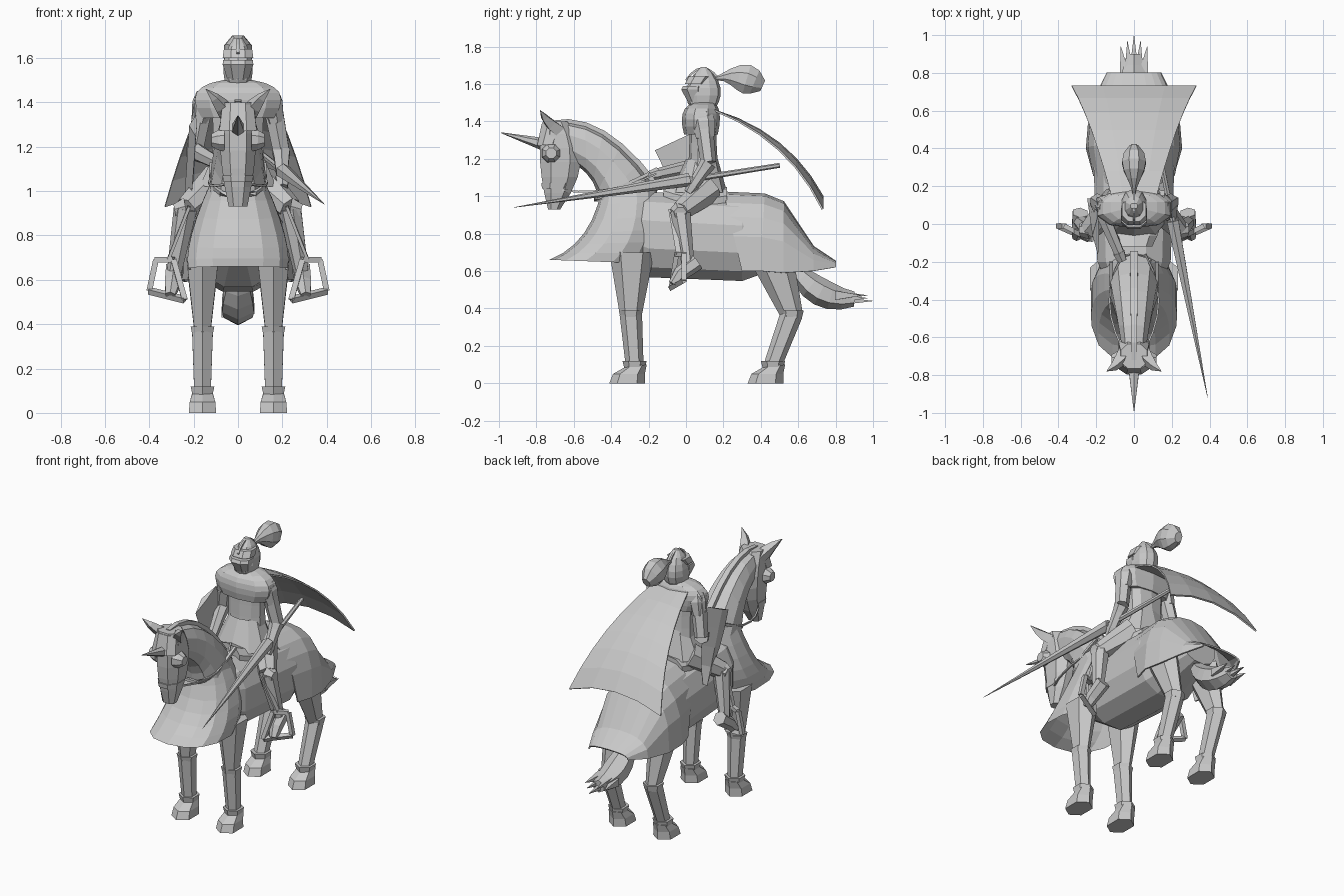
import bpy, bmesh, math
from mathutils import Vector

cube = bpy.data.objects.get("Cube")
if cube:
    bpy.data.objects.remove(cube, do_unlink=True)

grey = bpy.data.materials.new("plain grey")
grey.use_nodes = True
grey.diffuse_color = (0.58, 0.58, 0.58, 1)
grey.node_tree.nodes["Principled BSDF"].inputs["Base Color"].default_value = grey.diffuse_color


def skin(name, rings, caps=True, closed=True):
    """Skin a row of equal rings; open sheets get a little thickness."""
    bm = bmesh.new()
    rows = [[bm.verts.new(point) for point in ring] for ring in rings]
    count = len(rows[0])
    for a, b in zip(rows, rows[1:]):
        for i in range(count if closed else count - 1):
            j = (i + 1) % count
            bm.faces.new((a[i], a[j], b[j], b[i]))
    if caps:
        bm.faces.new(rows[0])
        bm.faces.new(rows[-1])
    bmesh.ops.recalc_face_normals(bm, faces=bm.faces)
    mesh = bpy.data.meshes.new(name)
    bm.to_mesh(mesh)
    bm.free()
    mesh.materials.append(grey)
    obj = bpy.data.objects.new(name, mesh)
    bpy.context.collection.objects.link(obj)
    if not closed:
        solid = obj.modifiers.new("cloth thickness", "SOLIDIFY")
        solid.thickness = .01
        solid.offset = 0


def bend(start, pull, end, steps=6):
    """Points along a curve pulled toward the middle point."""
    start, pull, end = Vector(start), Vector(pull), Vector(end)
    return [start * (1 - t) ** 2 + pull * 2 * t * (1 - t) + end * t * t
            for t in (i / steps for i in range(steps + 1))]


def squarish(value, power):
    return math.copysign(abs(value) ** power, value)


def shell(name, front, back, widths, x=0, sides=10, curved=True, caps=True, arch=False):
    """Rings spanning two (y, z) edge lines, with a half width for each pair."""
    rows = [(*f, *b, w) for f, b, w in zip(front, back, widths)]
    if curved:
        rows = bend(*rows)
    rings = []
    for fy, fz, by, bz, width in rows:
        ring = []
        for i in range(sides):
            if arch:
                angle = math.pi * i / (sides - 1)
                t = abs(math.sin(angle)) ** .7
            else:
                angle = math.tau * (i + .5) / sides
                t = (1 + squarish(math.sin(angle), .85)) / 2
            across = width * squarish(math.cos(angle), .85)
            ring.append((x + across, fy + (by - fy) * t, fz + (bz - fz) * t))
        rings.append(ring)
    skin(name, rings, caps and not arch, not arch)


def taper(first, last):
    return lambda t: first + (last - first) * t


def tube(name, path, radius, sides=6, flat=1):
    """Rings across a path; radius is a rule of the share of points passed."""
    path = [Vector(p) for p in path]
    last = len(path) - 1
    rings = []
    for i, p in enumerate(path):
        along = (path[min(i + 1, last)] - path[max(i - 1, 0)]).normalized()
        guide = Vector((0, 0, 1)) if abs(along.x) > .9 else Vector((1, 0, 0))
        side = (guide - along * guide.dot(along)).normalized()
        up = along.cross(side)
        r = radius(i / last)
        angles = [math.tau * (k + .5) / sides for k in range(sides)]
        rings.append([p + side * r * flat * math.cos(a) + up * r * math.sin(a) for a in angles])
    skin(name, rings)


def horse_leg(name, x, toe, hip, knee):
    """Upper and lower leg, bands round the joints, and a hoof."""
    hip, knee, fetlock = (Vector((x, *p)) for p in (hip, knee, (toe + .135, .1)))
    rise = Vector((0, 0, .02))
    tube(name + "_upper", [hip, knee], taper(.12, .06), flat=.7)
    tube(name + "_lower", [knee, fetlock], taper(.06, .048), flat=.9)
    for joint in (knee, fetlock):
        tube(name + "_joint", [joint - rise, joint + rise], taper(.055, .065), flat=.95)
    heel = toe + .19
    shell(name + "_hoof", [(toe, 0), (toe + .02, .05), (toe + .09, .09)],
          [(heel, 0), (heel, .05), (heel + .01, .1)], (.07, .065, .05), x, 6, curved=False)


# Horse body, neck and mane
shell("horse_body", [(-.4, .7), (-.2, .56), (.3, .54), (.6, .65)],
      [(-.4, 1), (-.2, 1.03), (.3, 1), (.6, .85)], (.1, .2, .22, .12), sides=12, curved=False)
crest = [(-.16, 1.05), (-.45, 1.45), (-.72, 1.39)]
shell("horse_neck", [(-.47, .9), (-.44, 1.1), (-.64, 1.2)], crest, (.14, .1, .06))
tube("mane", [(0, y, z) for y, z in bend(*crest)], taper(.03, .02), 4)

# Horse head, noseband, brow plate and spike
shell("horse_head", [(-.77, 1.4), (-.82, 1.2), (-.74, .93)],
      [(-.63, 1.4), (-.46, 1.2), (-.67, .93)], (.075, .11, .045), sides=8)
shell("noseband", [(-.78, 1.07), (-.775, 1.04)], [(-.59, 1.07), (-.61, 1.04)], (.075, .07),
      sides=8, curved=False)
shell("brow_plate", [(-.775, 1.39), (-.8, 1.27)], [(-.64, 1.39), (-.68, 1.28)], (.075, .09),
      sides=8, curved=False)
tube("head_spike", [(0, -.77, 1.28), (0, -.99, 1.34)], taper(.033, .002))

# Cloth over the chest and the rump
shell("chest_cloth", [(-.45, 1.05), (-.5, .75), (-.73, .66)],
      [(-.16, 1.05), (-.1, .8), (-.2, .64)], (.12, .25, .23), sides=14, caps=False)
shell("rump_cloth", [(.3, .6), (.4, .6), (.52, .59), (.68, .6), (.8, .62)],
      [(.2, 1.02), (.42, 1.01), (.52, .97), (.68, .73), (.8, .65)],
      (.22, .25, .24, .2, .14), sides=11, curved=False, arch=True)
loop = bend((.12, -.2, 1.12), (.14, -.52, .97), (0, -.48, .98))
tube("breast_strap", loop + [(-x, y, z) for x, y, z in reversed(loop[:-1])], taper(.012, .012), 4)

# Saddle and tail
shell("saddle", [(-.12, .9), (.05, .9), (.22, .9)], [(-.12, 1.09), (.05, 1), (.22, 1.05)], (.1, .2, .13))
tube("tail", bend((0, .58, .62), (0, .7, .44), (0, .9, .45)),
     lambda t: .04 + .035 * math.sin(math.pi * t), flat=1.1)
for i in range(-2, 3):
    height = .44 + .015 * (i % 3)
    tube("tail_lock", [(.025 * i, .8, height), (.035 * i, 1 - .03 * abs(i), height)], taper(.035, .001), 4)

for s, side in ((1, "left_"), (-1, "right_")):
    # Horse legs, ears, eye guards and reins
    horse_leg(side + "front_leg", s * .16, -.41, (-.29, .7), (-.295, .37))
    horse_leg(side + "hind_leg", s * .16, .33, (.45, .7), (.565, .37))
    tube(side + "ear", bend((s * .05, -.68, 1.35), (s * .08, -.75, 1.4), (s * .145, -.78, 1.46), 3),
         lambda t: .04 * (1 - t * t) + .001, 4)
    tube(side + "eye_guard", [(s * x, -.72, 1.23) for x in (.06, .09, .12)],
         lambda t: .055 - .025 * t * t, 8)
    tube(side + "rein", bend((s * .06, -.66, 1.03), (s * .2, -.4, 1), (s * .06, -.16, 1.12)),
         taper(.007, .007), 4)
    # Rider legs and boots
    hip, knee, ankle, toe = (Vector((s * x, y, z)) for x, y, z in
                             ((.1, .12, 1.04), (.235, -.03, .92), (.285, .01, .64), (.305, -.07, .53)))
    tube(side + "thigh", [hip, knee], taper(.085, .055), 7)
    tube(side + "shin", [knee, ankle], taper(.055, .035), 7)
    tube(side + "boot", [ankle + Vector((0, .05, .01)), ankle.lerp(toe, .5), toe],
         lambda t: .045 - .02 * t * t)
    outward = Vector((s * .05, 0, -.01))
    tube(side + "knee_guard", [knee, knee + outward], taper(.055, .035), 7)
    # Stirrup strap and frame
    frame = [Vector((s * x, y, z)) for x, y, z in
             ((.29, -.05, .69), (.37, -.01, .69), (.4, -.01, .55), (.24, -.08, .51))]
    tube(side + "stirrup_strap", [(s * .22, -.08, .93), frame[0].lerp(frame[1], .3)], taper(.02, .02), 4, .5)
    for i, corner in enumerate(frame):
        tube(side + "stirrup_bar", [frame[i - 1], corner], taper(.018, .018), 4)
    # Upper arms and shoulder guards
    shoulder, elbow = Vector((s * .15, .09, 1.42)), Vector((s * .195, .12, 1.18))
    tube(side + "upper_arm", [shoulder, elbow], taper(.05, .042))
    tube(side + "shoulder_guard", [shoulder.lerp(elbow, t) for t in (-.1, .1, .45)],
         lambda t: .05 + .015 * math.sin(math.pi * t), 7, .8)
    # One hand holds the lance, the other the reins
    wrist = Vector((.2, .04, 1.06)) if s > 0 else Vector((-.08, -.15, 1.12))
    tube(side + "forearm", [elbow, elbow.lerp(wrist, .3), wrist], taper(.046, .03))
    tube(side + "hand", [wrist, wrist + (wrist - elbow).normalized() * .05], taper(.035, .025))

# Rider torso, tunic skirt and shoulder mantle
shell("rider_torso", [(.02, 1.45), (.02, 1.2), (0, 1)], [(.16, 1.45), (.16, 1.2), (.19, 1)], (.13, .1, .14))
shell("tunic_skirt", [(0, 1.2), (-.08, 1.02)], [(.17, 1.2), (.22, 1.02)], (.1, .18),
      curved=False, caps=False)
shell("mantle", [(.04, 1.5), (-.05, 1.47), (-.01, 1.33)], [(.15, 1.5), (.2, 1.47), (.17, 1.33)],
      (.07, .27, .17))

# Helmet, visor, crest and plume
shell("helmet", [(.03, 1.46), (-.05, 1.58), (.08, 1.69)], [(.15, 1.46), (.24, 1.58), (.11, 1.69)],
      (.05, .1, .02))
shell("visor", [(.01, 1.5), (-.03, 1.57), (-.02, 1.59)], [(.1, 1.5), (.1, 1.57), (.1, 1.59)],
      (.05, .074, .072), sides=8, curved=False)
shell("visor_brow", [(-.01, 1.6), (.01, 1.64)], [(.11, 1.6), (.14, 1.64)], (.074, .068), sides=8, curved=False)
tube("helmet_crest", bend((0, 0, 1.62), (0, .09, 1.75), (0, .18, 1.62)), taper(.008, .008), 4)
tube("plume", bend((0, .16, 1.63), (0, .28, 1.66), (0, .41, 1.59)),
     lambda t: .01 + .075 * math.sin(.9 * math.pi * t ** 1.5), 8, .8)

# Cape widening as it streams back, its edges drooping
cape = []
for i, (y, z) in enumerate(bend((.15, 1.46), (.55, 1.34), (.73, 1))):
    share = i / 6
    cape.append([((.12 + .21 * share) * u, y, z - .07 * share * u * u) for u in (-1, -.5, 0, .5, 1)])
skin("cape", cape, caps=False, closed=False)

# Lance with a flared guard before the grip
tip, butt = Vector((.39, -.92, .94)), Vector((.11, .5, 1.165))
grip = tip.lerp(butt, .66)
tube("lance_point", [tip, grip], taper(.001, .036))
tube("lance_shaft", [grip, butt], taper(.016, .013))

# Shield with a raised middle, hanging tilted on the rein side
down = Vector((-.06, .42, -.9)).normalized()
across = Vector((0, .9, .42)).normalized()
top = Vector((-.2, -.06, 1.295))
rows = []
for share in (0, .25, .5, .75, 1):
    width = .115 * (1 - share ** 3) + .002
    centre = top + down * .46 * share
    corners = [(-width, .01), (0, -.02), (width, .01), (0, .015)]
    rows.append([centre + across * u + Vector((v, 0, 0)) for u, v in corners])
skin("shield", rows)
